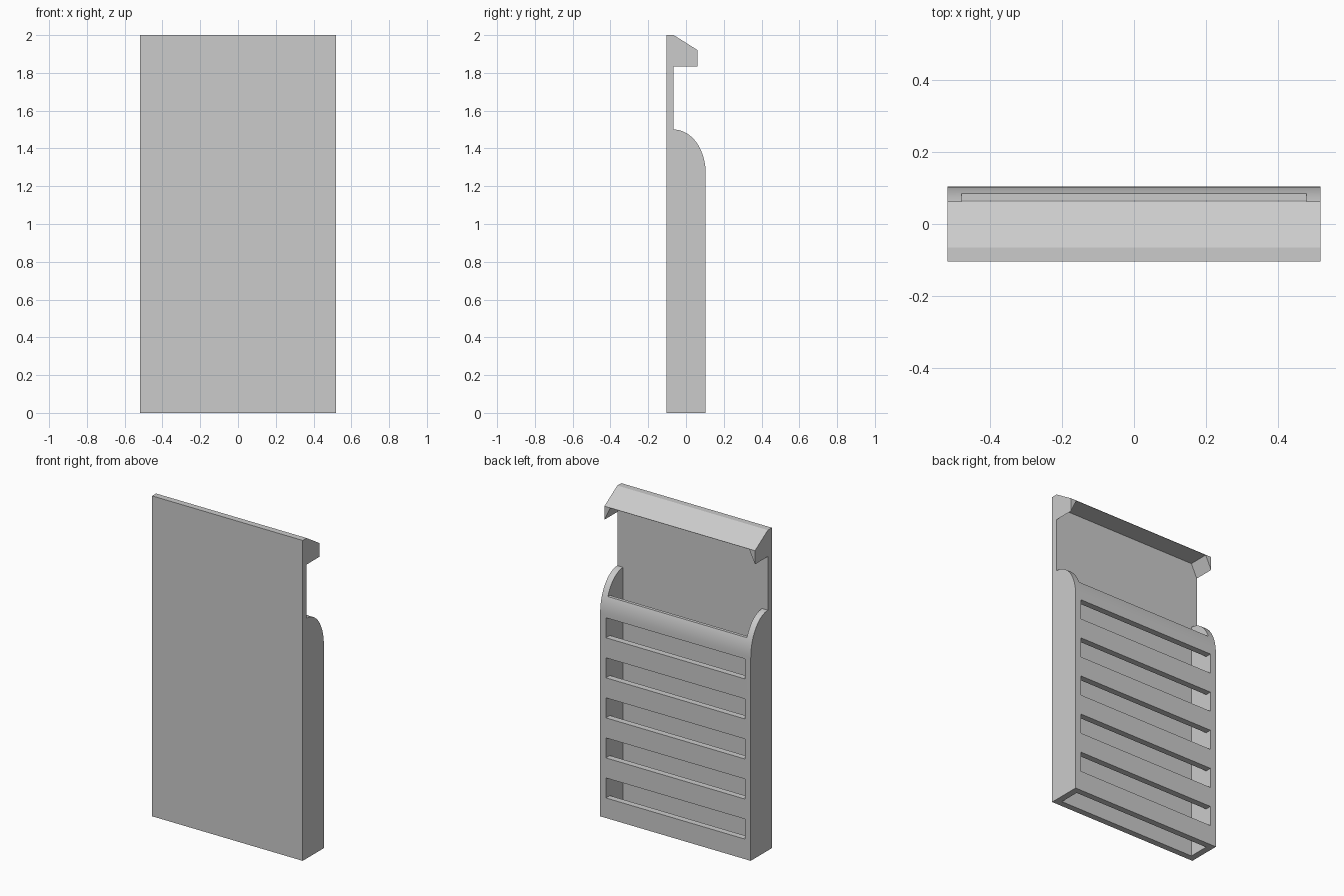
import bpy, bmesh, math
from mathutils import Vector

if "Cube" in bpy.data.objects:
    bpy.data.objects.remove(bpy.data.objects["Cube"], do_unlink=True)

WIDTH, INNER = 0.52, 0.48          # half widths outside and inside the side walls
BACK, FRONT = 0.104, -0.104        # outer faces
PLATE, WALL = -0.065, 0.065        # inner faces of front plate and rear wall
HOOK_LOW, HOOK_EDGE = 1.835, 1.92  # underside and rear edge of the top hook

grey = bpy.data.materials.new("plain_grey")
grey.use_nodes = True
colour = (0.6, 0.6, 0.6, 1)
grey.diffuse_color = colour
grey.node_tree.nodes["Principled BSDF"].inputs["Base Color"].default_value = colour


def extrude(name, points, direction):
    """Solid made by sweeping a closed outline along a direction."""
    bm = bmesh.new()
    face = bm.faces.new([bm.verts.new(p) for p in points])
    swept = bmesh.ops.extrude_face_region(bm, geom=[face])["geom"]
    verts = [v for v in swept if isinstance(v, bmesh.types.BMVert)]
    bmesh.ops.translate(bm, verts=verts, vec=Vector(direction))
    bmesh.ops.recalc_face_normals(bm, faces=bm.faces)
    mesh = bpy.data.meshes.new(name)
    bm.to_mesh(mesh)
    bm.free()
    obj = bpy.data.objects.new(name, mesh)
    bpy.context.collection.objects.link(obj)
    mesh.materials.append(grey)
    return obj


def cut(target, cutter):
    cutter.hide_render = True
    mod = target.modifiers.new("cut", "BOOLEAN")
    mod.operation, mod.solver, mod.object = "DIFFERENCE", "EXACT", cutter
    bpy.ops.object.select_all(action="DESELECT")
    bpy.context.view_layer.objects.active = target
    target.select_set(True)
    bpy.ops.object.modifier_apply(modifier=mod.name)
    bpy.data.objects.remove(cutter, do_unlink=True)


# Side outline: flat plate, hook on top, rounded shoulder over the deep holder
shoulder, steps = 1.27, 20
outline = [(FRONT, 0), (BACK, 0)]
for i in range(steps + 1):
    a = math.pi / 2 * i / steps
    outline.append((PLATE + (BACK - PLATE) * math.cos(a),
                    shoulder + (1.5 - shoulder) * math.sin(a)))
outline += [(PLATE, HOOK_LOW), (0.062, HOOK_LOW), (0.062, HOOK_EDGE),
            (PLATE, 2), (FRONT, 2)]
body = extrude("slotted_holder", [(-WIDTH, y, z) for y, z in outline], (2 * WIDTH, 0, 0))

# Pocket open at the bottom, five rear slots and the open top, as one comb shape
outside, slot = 0.2, 0.125
comb = [(PLATE, -slot), (WALL, -slot)]
for k in range(5):
    low = slot + 2 * slot * k
    comb += [(WALL, low), (outside, low), (outside, low + slot), (WALL, low + slot)]
comb += [(WALL, 1.375), (outside, 1.375), (outside, 1.6), (PLATE, 1.6)]
cut(body, extrude("pocket_cutter", [(-INNER, y, z) for y, z in comb], (2 * INNER, 0, 0)))

# Hollow under the hook, leaving a tapered gusset at each end
hollow = [(-WIDTH, HOOK_LOW), (WIDTH, HOOK_LOW), (INNER, HOOK_EDGE - 0.002),
          (-INNER, HOOK_EDGE - 0.002)]
cut(body, extrude("hook_cutter", [(x, PLATE, z) for x, z in hollow], (0, outside, 0)))

bpy.ops.object.shade_smooth_by_angle(angle=math.radians(25))
